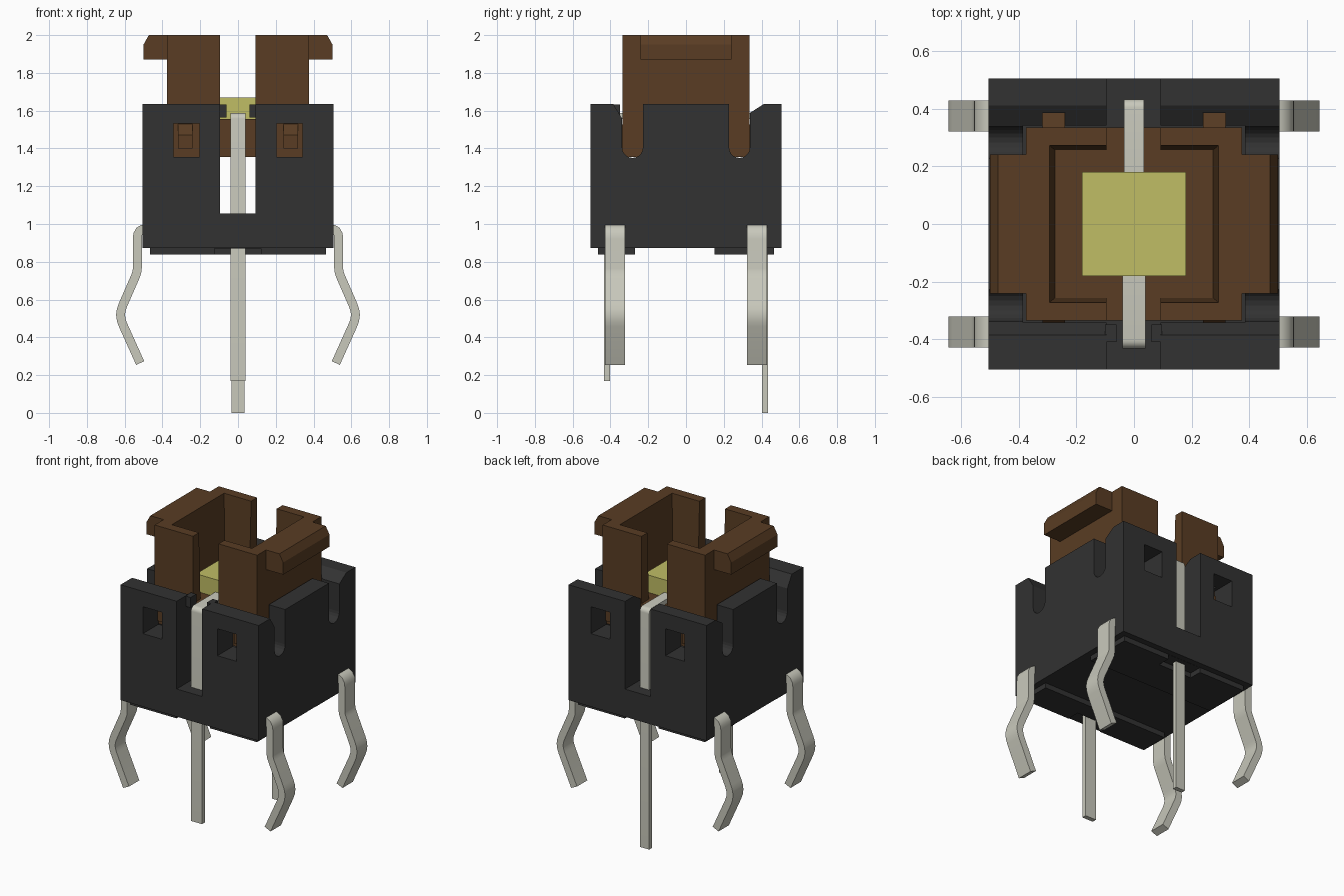
import bpy, bmesh, math
from mathutils import Vector

cube = bpy.data.objects.get("Cube")
if cube:
    bpy.data.objects.remove(cube, do_unlink=True)


def material(name, rgb):
    m = bpy.data.materials.new(name)
    m.use_nodes = True
    col = (*rgb, 1.0)
    m.diffuse_color = col
    bsdf = next(n for n in m.node_tree.nodes if n.type == 'BSDF_PRINCIPLED')
    bsdf.inputs["Base Color"].default_value = col
    return m


BLACK = material("black plastic", (0.032, 0.032, 0.032))
BROWN = material("brown plastic", (0.100, 0.046, 0.017))
METAL = material("tin metal", (0.58, 0.58, 0.50))
YELLOW = material("yellow lens", (0.53, 0.51, 0.13))


def loft(name, bottom, top, mat):
    """Solid between two matching loops of 3D points."""
    bm = bmesh.new()
    a = [bm.verts.new(p) for p in bottom]
    b = [bm.verts.new(p) for p in top]
    n = len(a)
    bm.faces.new(a)
    bm.faces.new(b)
    for i in range(n):
        j = (i + 1) % n
        bm.faces.new((a[i], a[j], b[j], b[i]))
    bmesh.ops.recalc_face_normals(bm, faces=bm.faces)
    me = bpy.data.meshes.new(name)
    bm.to_mesh(me)
    bm.free()
    me.materials.append(mat)
    ob = bpy.data.objects.new(name, me)
    bpy.context.collection.objects.link(ob)
    return ob


def prism(name, pts, axis, lo, hi, mat):
    """Extrude a (y,z) profile along x, or an (x,z) profile along y."""
    put = (lambda p, d: (d, p[0], p[1])) if axis == 'x' else (lambda p, d: (p[0], d, p[1]))
    return loft(name, [put(p, lo) for p in pts], [put(p, hi) for p in pts], mat)


def box(name, x0, x1, y0, y1, z0, z1, mat):
    return prism(name, [(x0, z0), (x1, z0), (x1, z1), (x0, z1)], 'y', y0, y1, mat)


def select(ob):
    bpy.ops.object.select_all(action='DESELECT')
    ob.select_set(True)
    bpy.context.view_layer.objects.active = ob


def boolean(ob, others, op='DIFFERENCE'):
    for o in others:
        m = ob.modifiers.new("cut", 'BOOLEAN')
        m.operation = op
        m.solver = 'EXACT'
        m.object = o
        select(ob)
        bpy.ops.object.modifier_apply(modifier=m.name)
        bpy.data.objects.remove(o, do_unlink=True)


def smooth(ob):
    select(ob)
    bpy.ops.object.shade_smooth_by_angle(angle=math.radians(35))


# Housing: open box with pin slots, latch windows and rounded side notches
housing = box("housing", -.505, .505, -.505, .505, .872, 1.635, BLACK)
cuts = [
    box("cavity", -.385, .385, -.342, .342, 1.055, 1.8, BLACK),
    box("pin_slot", -.095, .092, -.6, .6, 1.055, 1.8, BLACK),
    prism("front_chamfer", [(-.385, 1.8), (-.385, 1.635), (-.33, 1.545), (-.33, 1.8)],
          'x', -.6, .6, BLACK),
    prism("back_chamfer", [(.412, 1.8), (.412, 1.635), (.33, 1.583), (.33, 1.8)],
          'x', -.6, .6, BLACK),
]
for s in (-1, 1):
    arc = [(s * .283 + .055 * math.cos(math.pi * (1 + i / 10)),
            1.405 + .055 * math.sin(math.pi * (1 + i / 10))) for i in range(11)]
    notch = [(s * .283 - .055, 1.8)] + arc + [(s * .283 + .055, 1.8)]
    cuts.append(prism("side_notch", notch, 'x', -.6, .6, BLACK))
    x0, x1 = sorted((s * .203, s * .342))
    cuts.append(box("window", x0, x1, -.6, .6, 1.355, 1.533, BLACK))
    x0, x1 = sorted((s * .238, s * .318))
    cuts.append(box("latch_groove", x0, x1, .32, .386, 1.45, 1.8, BLACK))
boolean(housing, cuts)

# Small guide tabs inside the front slot
for name, x0, x1 in (("left_guide_tab", .06, .097), ("right_guide_tab", -.1, -.06)):
    box(name, x0, x1, -.41, -.35, 1.565, 1.633, BLACK)

# Standoff pads under the housing, notched around the centre pins
for name, y0, y1, n0, n1 in (("front_pad", -.465, -.27, -.5, -.38),
                             ("back_pad", .15, .465, .38, .5)):
    pad = box(name, -.465, .465, y0, y1, .838, .88, BLACK)
    boolean(pad, [box("pad_notch", -.125, .122, n0, n1, .8, .871, BLACK)])

# Plunger: hollow tapered cup with front and back slots
plunger = box("plunger", -.375, .375, -.335, .335, 1.355, 2.0, BROWN)


def rect(x, y, z):
    return [(-x, -y, z), (x, -y, z), (x, y, z), (-x, y, z)]


boolean(plunger, [
    loft("cup", rect(.275, .257, 1.555), rect(.297, .276, 2.1), BROWN),
    box("cup_slot", -.095, .092, -.5, .5, 1.555, 2.1, BROWN),
])
hooks = []
for s in (-1, 1):
    # Overhanging lip on each side
    lip = [(s * .34, 1.87), (s * .5, 1.87), (s * .5, 1.95), (s * .472, 2.0), (s * .34, 2.0)]
    hooks.append(prism("lip", lip, 'y', -.242, .242, BROWN))
    # Wedge latches that sit in the windows
    for f in (-1, 1):
        wedge = [(f * .30, 1.40), (f * .385, 1.40), (f * .385, 1.47), (f * .335, 1.53),
                 (f * .30, 1.53)]
        x0, x1 = sorted((s * .24, s * .318))
        hooks.append(prism("latch", wedge, 'x', x0, x1, BROWN))
boolean(plunger, hooks, 'UNION')

# Light block in the cup
box("lens", -.18, .18, -.18, .18, 1.553, 1.67, YELLOW)

# Centre pins: straight legs bent over into the light block
for name, s, w, zb in (("front_pin", -1, .04, .17), ("back_pin", 1, .034, 0.0)):
    bend = [(s * (.403 + .03 * math.cos(a)), 1.557 + .03 * math.sin(a))
            for a in (math.pi / 2 * i / 6 for i in range(7))]
    pts = [(s * .403, zb), (s * .433, zb)] + bend + [(s * .17, 1.587), (s * .17, 1.557),
                                                   (s * .403, 1.557)]
    smooth(prism(name, pts, 'x', -w, w, METAL))

# Four kinked mounting legs: offset a centre line to both sides
LINE = [(.49, .974), (.505, .973), (.521, .963), (.531, .945), (.533, .92), (.533, .765),
        (.536, .742), (.545, .718), (.609, .572), (.618, .546), (.622, .52), (.618, .492),
        (.609, .466), (.518, .264)]


def ribbon(line, half):
    left, right = [], []
    for i, p in enumerate(line):
        a = Vector(line[max(i - 1, 0)])
        b = Vector(line[min(i + 1, len(line) - 1)])
        d = (b - a).normalized()
        n = Vector((-d.y, d.x)) * half
        left.append(Vector(p) + n)
        right.append(Vector(p) - n)
    return left + right[::-1]


outline = ribbon(LINE, .0235)
for side, sx in (("left", 1), ("right", -1)):
    for end, y0, y1 in (("front", -.43, -.322), ("back", .322, .43)):
        pts = [(sx * p.x, p.y) for p in outline]
        smooth(prism(f"{end}_{side}_leg", pts, 'y', y0, y1, METAL))
